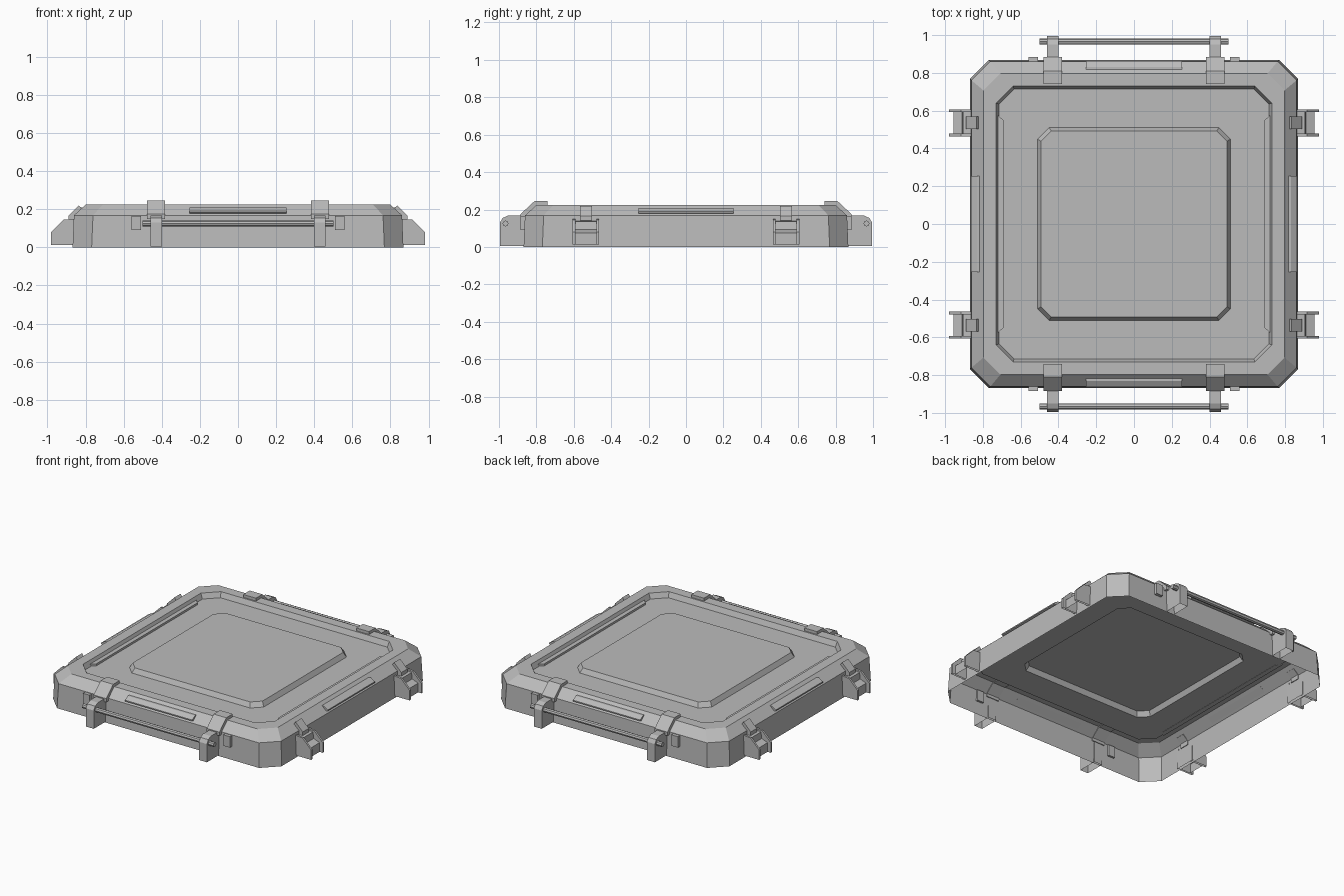
import bpy, bmesh
from math import pi
from mathutils import Matrix, Vector

if "Cube" in bpy.data.objects:
    bpy.data.objects.remove(bpy.data.objects["Cube"])

grey = bpy.data.materials.new("plain grey")
grey.use_nodes = True
colour = (0.5, 0.5, 0.5, 1)
grey.diffuse_color = colour
grey.node_tree.nodes["Principled BSDF"].inputs["Base Color"].default_value = colour


def finish(bm, name, turn=0):
    bm.transform(Matrix.Rotation(turn, 4, 'Z'))
    mesh = bpy.data.meshes.new(name)
    bm.to_mesh(mesh)
    bm.free()
    mesh.materials.append(grey)
    obj = bpy.data.objects.new(name, mesh)
    bpy.context.collection.objects.link(obj)
    return obj


def octagon(bm, half, cut, z):
    a, b = half, half - cut
    pts = [(a, -b), (a, b), (b, a), (-b, a), (-a, b), (-a, -b), (-b, -a), (b, -a)]
    return [bm.verts.new((x, y, z)) for x, y in pts]


def extrude(name, profile, x0, x1, turn, open_bottom=False):
    """Sweep an outline of (outward distance, height) across x0..x1 on the front side."""
    bm = bmesh.new()
    ends = [[bm.verts.new((x, -d, z)) for d, z in profile] for x in (x0, x1)]
    n = len(profile)
    low = min(z for d, z in profile)
    for i in range(n):
        j = (i + 1) % n
        if open_bottom and profile[i][1] == low and profile[j][1] == low:
            continue
        bm.faces.new((ends[0][i], ends[0][j], ends[1][j], ends[1][i]))
    for end in ends:
        bm.faces.new(end)
    bmesh.ops.recalc_face_normals(bm, faces=bm.faces)
    return finish(bm, name, turn)


# Lid: one open-bottomed sheet of stacked octagon rings, half width, corner cut, height
rings = [(0.868, 0.1, 0), (0.861, 0.1, 0.168), (0.798, 0.09, 0.225),
         (0.73, 0.09, 0.225), (0.715, 0.08, 0.19),
         (0.51, 0.06, 0.19), (0.493, 0.055, 0.222)]
bm = bmesh.new()
loops = [octagon(bm, *r) for r in rings]
for lower, upper in zip(loops, loops[1:]):
    for i in range(8):
        j = (i + 1) % 8
        bm.faces.new((lower[i], lower[j], upper[j], upper[i]))
bm.faces.new(loops[-1])
finish(bm, "lid_shell")

# Long ledges inside the recess on both sides
for side, turn in (("left", pi / 2), ("right", -pi / 2)):
    bm = bmesh.new()
    outline = [(-0.58, -0.725), (0.58, -0.725), (0.55, -0.692), (-0.55, -0.692)]
    base = bm.faces.new([bm.verts.new((x, y, 0.188)) for x, y in outline])
    top = bmesh.ops.extrude_face_region(bm, geom=[base])
    moved = [v for v in top["geom"] if isinstance(v, bmesh.types.BMVert)]
    bmesh.ops.translate(bm, vec=Vector((0, 0, 0.016)), verts=moved)
    bmesh.ops.recalc_face_normals(bm, faces=bm.faces)
    finish(bm, side + "_recess_ledge", turn)

# Raised grip plates on all four sloping edges
plate = [(0.85, 0.178), (0.862, 0.182), (0.862, 0.19), (0.832, 0.208), (0.815, 0.208)]
for side, turn in (("front", 0), ("left", pi / 2), ("back", pi), ("right", -pi / 2)):
    extrude(side + "_edge_plate", plate, -0.255, 0.255, turn)

# Handles on the front and back
strap = [(0.74, 0.22), (0.74, 0.245), (0.81, 0.245), (0.885, 0.175), (0.885, 0.15),
         (0.855, 0.15), (0.855, 0.17), (0.795, 0.22)]
hook = [(0.86, 0.005), (0.86, 0.168), (0.95, 0.168), (0.98, 0.155), (0.995, 0.13),
        (0.995, 0.005)]
for side, turn in (("front", 0), ("back", pi)):
    for s, end in ((-1, "right"), (1, "left")):
        x = s * 0.43
        extrude(f"{side}_{end}_strap", strap, x - 0.048, x + 0.048, turn)
        extrude(f"{side}_{end}_handle_hook", hook, x - 0.03, x + 0.03, turn, True)
        x = s * 0.533
        block = [(0.85, 0.09), (0.85, 0.165), (0.885, 0.165), (0.885, 0.09)]
        extrude(f"{side}_{end}_stop_block", block, x - 0.025, x + 0.025, turn)
    bm = bmesh.new()
    bmesh.ops.create_cone(bm, cap_ends=True, segments=8, radius1=0.016, radius2=0.016,
                          depth=1.0)
    bm.transform(Matrix.Translation((0, -0.965, 0.125)) @ Matrix.Rotation(pi / 2, 4, 'Y'))
    finish(bm, side + "_handle_rod", turn)

# Latches on the left and right: two cheeks, a set-back body and an upper tab
cheek = [(0.86, 0.012), (0.86, 0.15), (0.915, 0.145), (0.98, 0.08), (0.98, 0.012)]
body = [(0.86, 0.012), (0.86, 0.14), (0.905, 0.135), (0.91, 0.092), (0.955, 0.075),
        (0.955, 0.012)]
tab = [(0.82, 0.2), (0.835, 0.22), (0.89, 0.165), (0.89, 0.14), (0.855, 0.14),
       (0.855, 0.17)]
for side, turn in (("left", pi / 2), ("right", -pi / 2)):
    for s in (-1, 1):
        mid = s * 0.535
        name = f"{side}_{'first' if s < 0 else 'second'}_latch"
        extrude(name + "_body", body, mid - 0.06, mid + 0.06, turn, True)
        extrude(name + "_tab", tab, mid - 0.033, mid + 0.033, turn)
        for e in (-1, 1):
            x = mid + e * 0.064
            extrude(f"{name}_cheek_{'a' if e < 0 else 'b'}", cheek, x - 0.007, x + 0.007,
                    turn, True)
